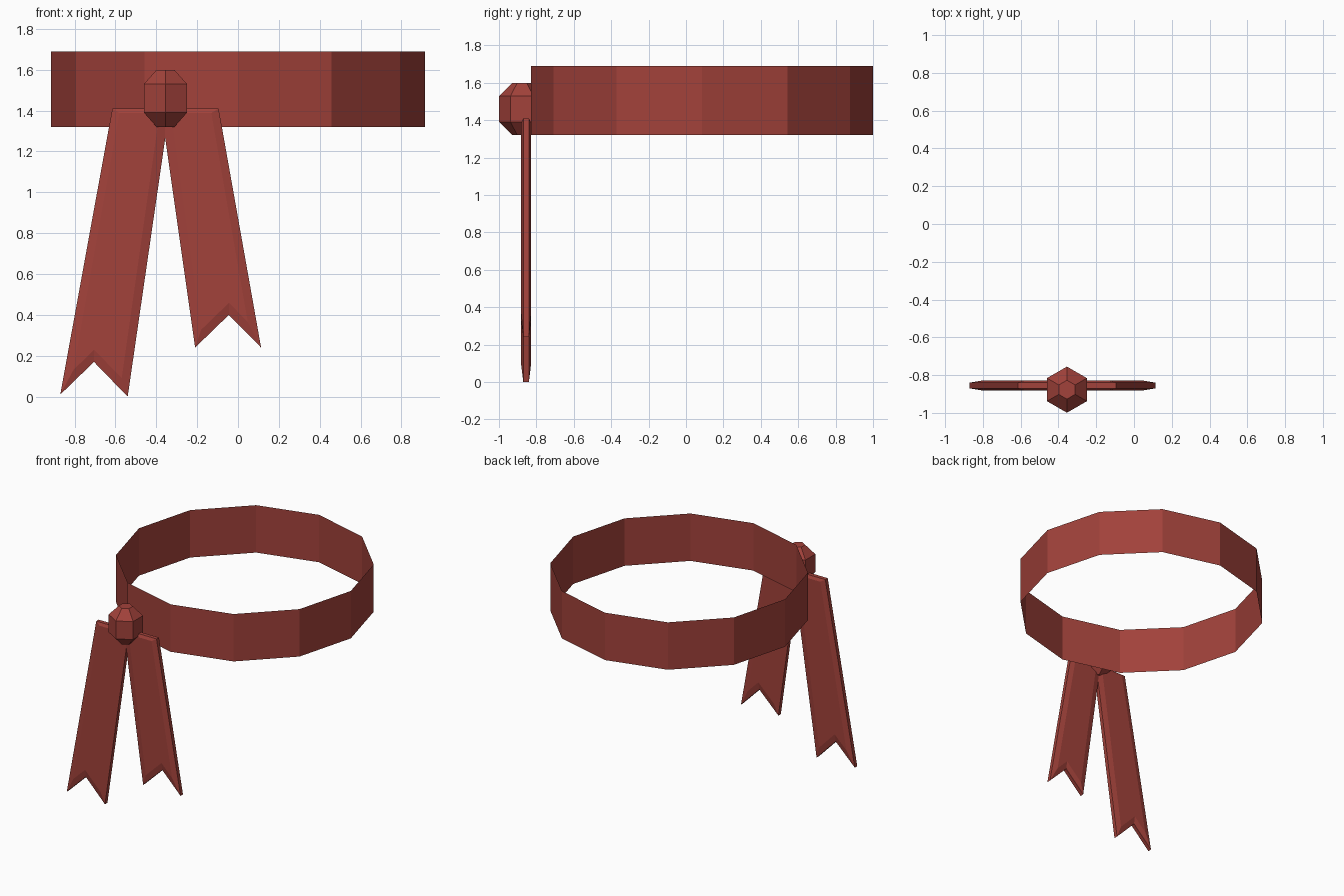
import bpy
import bmesh
import math
from mathutils import Vector

default = bpy.data.objects.get("Cube")
if default:
    bpy.data.objects.remove(default, do_unlink=True)

# One red cloth colour for everything
COLOUR = (0.36, 0.054, 0.043, 1.0)
cloth = bpy.data.materials.new("red cloth")
cloth.use_nodes = True
cloth.diffuse_color = COLOUR
shader = next(n for n in cloth.node_tree.nodes if n.type == 'BSDF_PRINCIPLED')
shader.inputs["Base Color"].default_value = COLOUR
shader.inputs["Roughness"].default_value = 0.8


def finish(bm, name):
    """Turn a bmesh into a flat-shaded cloth object."""
    mesh = bpy.data.meshes.new(name)
    bm.to_mesh(mesh)
    bm.free()
    mesh.materials.append(cloth)
    obj = bpy.data.objects.new(name, mesh)
    bpy.context.collection.objects.link(obj)
    return obj


def lathe(name, centre, profile, sides, capped):
    """Stack regular polygons, given as (radius, z), around a vertical axis."""
    bm = bmesh.new()
    rings = []
    for radius, z in profile:
        ring = []
        for i in range(sides):
            a = math.tau * i / sides
            ring.append(bm.verts.new((centre[0] + radius * math.sin(a),
                                      centre[1] - radius * math.cos(a), z)))
        rings.append(ring)
    for low, high in zip(rings, rings[1:]):
        for i in range(sides):
            j = (i + 1) % sides
            bm.faces.new((low[i], low[j], high[j], high[i]))
    if capped:
        bm.faces.new(rings[0][::-1])
        bm.faces.new(rings[-1])
    return finish(bm, name)


def ribbon(name, outline):
    """Extrude a swallow-tailed strip and bevel it towards both broad faces."""
    bm = bmesh.new()
    front = bm.faces.new([bm.verts.new((x, -0.87, z)) for x, z in outline])
    grown = bmesh.ops.extrude_face_region(bm, geom=[front], use_keep_orig=True)
    moved = [g for g in grown["geom"] if isinstance(g, bmesh.types.BMVert)]
    bmesh.ops.translate(bm, vec=Vector((0, 0.03, 0)), verts=moved)
    bmesh.ops.recalc_face_normals(bm, faces=bm.faces)
    broad = [f for f in bm.faces if abs(f.normal.y) > 0.9]
    bmesh.ops.inset_individual(bm, faces=broad, thickness=0.042, depth=0.011,
                               use_even_offset=True)
    # The bevel is narrower along the top edge
    for face in broad:
        for v in face.verts:
            if v.co.z > 1.3:
                v.co.z += 0.02
    return finish(bm, name)


# Open twelve-sided head band
lathe("head_band", (0, 0.085), [(0.915, 1.32), (0.915, 1.69)], 12, False)

# Faceted knot
lathe("knot", (-0.355, -0.877),
      [(0.05, 1.32), (0.122, 1.39), (0.122, 1.53), (0.05, 1.60)], 6, True)

# Hanging ribbon tails
ribbon("long_tail", [(-0.615, 1.41), (-0.87, 0.01), (-0.705, 0.17),
                     (-0.54, 0.0), (-0.335, 1.41)])
ribbon("short_tail", [(-0.377, 1.41), (-0.21, 0.24), (-0.045, 0.40),
                      (0.113, 0.24), (-0.095, 1.41)])
